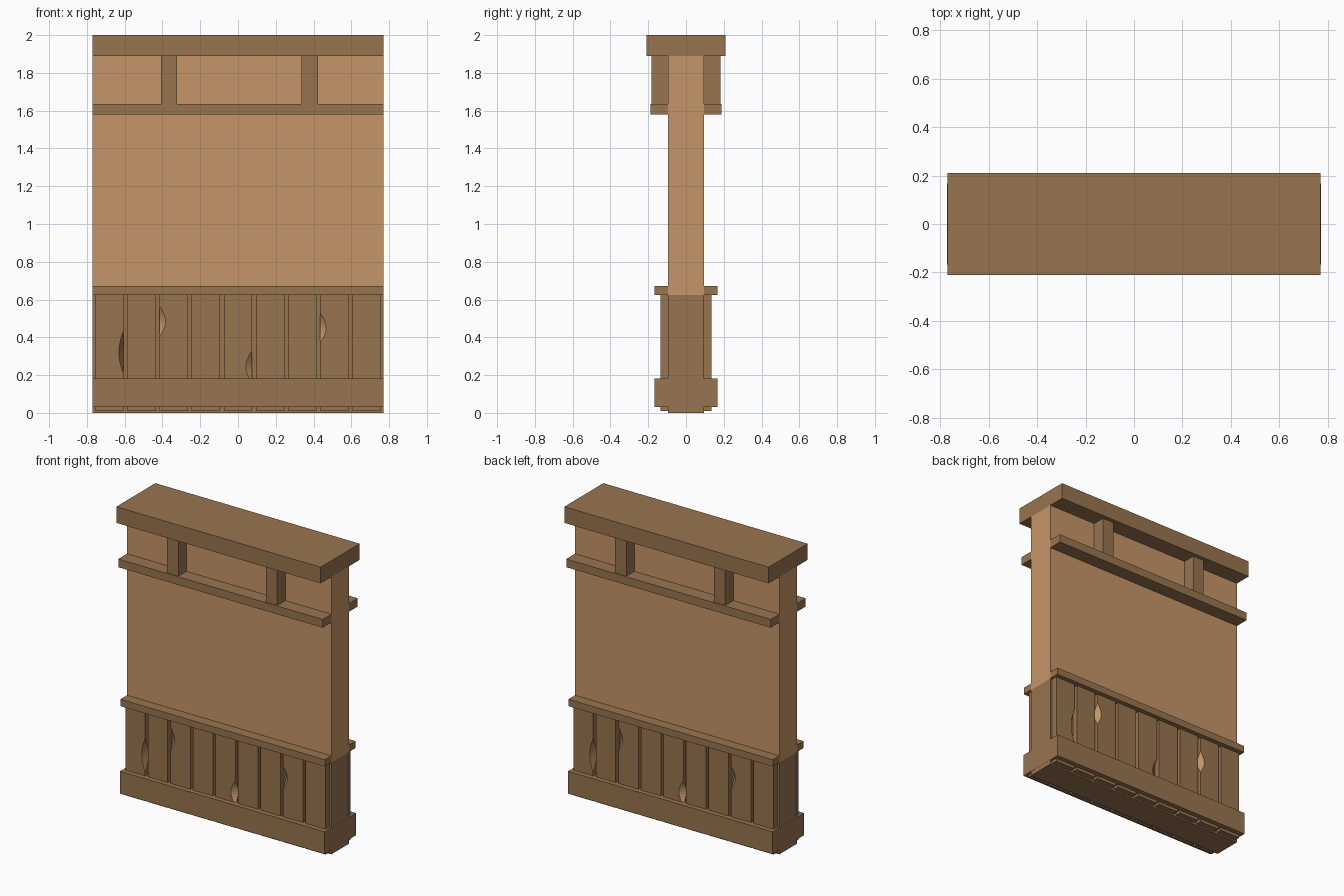
import bpy, bmesh, math

if "Cube" in bpy.data.objects:
    bpy.data.objects.remove(bpy.data.objects["Cube"])


def material(name, rgb):
    m = bpy.data.materials.new(name)
    m.diffuse_color = (*rgb, 1)
    m.use_nodes = True
    m.node_tree.nodes["Principled BSDF"].inputs["Base Color"].default_value = m.diffuse_color
    return m


TAN = material("light_plaster_tan", (0.565, 0.305, 0.138))
BROWN = material("dark_wood_brown", (0.314, 0.178, 0.078))
HALF = 0.77  # half length of the wall


def finish(name, bm, mats):
    bmesh.ops.recalc_face_normals(bm, faces=bm.faces)
    me = bpy.data.meshes.new(name)
    bm.to_mesh(me)
    bm.free()
    for m in mats:
        me.materials.append(m)
    ob = bpy.data.objects.new(name, me)
    bpy.context.collection.objects.link(ob)
    return ob


def box(name, x, y, z, mat):
    bm = bmesh.new()
    bmesh.ops.create_cube(bm, size=1)
    for v in bm.verts:
        for i, (lo, hi) in enumerate((x, y, z)):
            v.co[i] = lo if v.co[i] < 0 else hi
    return finish(name, bm, [mat])


def plank(name, cx, turn, chip=None):
    """Board on the front (turn=1) or back (turn=-1), with an optional chipped edge."""
    w, yf, yb, zb, zt = 0.075, -0.135, -0.095, 0.01, 0.625
    s, lo, hi, inset, depth, slot = chip or (1, 0, 0, 0, 0, 0)
    bm = bmesh.new()

    def vert(x, y, z):
        return bm.verts.new((turn * x, turn * y, z))

    e, o = cx + s * w, cx - s * w  # chipped edge, other edge
    efb, eft, ebb, ebt = [vert(e, y, z) for y in (yf, yb) for z in (zb, zt)]
    ofb, oft, obb, obt = [vert(o, y, z) for y in (yf, yb) for z in (zb, zt)]
    arc, side = [], []
    if chip:
        n = 10
        for i in range(n + 1):
            z = lo + (hi - lo) * i / n
            f = math.sin(math.pi * i / n) if 0 < i < n else 0
            arc.append(vert(e - s * inset * f, yf, z))
            side.append(vert(e, yf + depth * f, z) if f else arc[-1])
        # Exposed surface of the chip
        for i in range(n):
            ring = [arc[i], arc[i + 1], side[i + 1], side[i]]
            face = bm.faces.new(list(dict.fromkeys(ring)))
            face.material_index = slot
    bm.faces.new([ofb, efb, *arc, eft, oft])
    bm.faces.new([efb, *side, eft, ebt, ebb])
    bm.faces.new([ofb, oft, obt, obb])
    bm.faces.new([obb, obt, ebt, ebb])
    bm.faces.new([oft, eft, ebt, obt])
    bm.faces.new([ofb, efb, ebb, obb])
    return finish(name, bm, [BROWN, TAN])


X = (-HALF, HALF)

# Wall core: tan above, brown behind the panelling
box("upper_wall", X, (-0.095, 0.095), (0.625, 1.89), TAN)
box("lower_wall", X, (-0.095, 0.095), (0, 0.625), BROWN)

# Cap and base beams
box("top_cap", X, (-0.21, 0.21), (1.89, 2.0), BROWN)
box("base_board", (-HALF - 0.001, HALF + 0.001), (-0.168, 0.168), (0.03, 0.182), BROWN)

# Chips by plank number: edge side, low z, high z, inset, depth, colour slot
CHIPS = {
    0: (1, 0.20, 0.44, 0.026, 0.036, 0),
    2: (-1, 0.405, 0.565, 0.032, 0.03, 1),
    4: (1, 0.16, 0.33, 0.034, 0.03, 1),
    7: (-1, 0.37, 0.53, 0.032, 0.03, 1),
}

# Rails, posts and planks; the back is the front turned half round
for turn, label in ((1, "front"), (-1, "back")):
    def depth(y):
        return tuple(sorted((-turn * 0.095, -turn * y)))

    box(label + "_upper_rail", X, depth(0.189), (1.58, 1.636), BROWN)
    box(label + "_chair_rail", X, depth(0.166), (0.625, 0.672), BROWN)
    for i, c in enumerate((-0.365, 0.38)):
        c *= turn
        box(f"{label}_post_{i + 1}", (c - 0.043, c + 0.043), depth(0.182), (1.636, 1.89), BROWN)
    for i in range(9):
        plank(f"{label}_plank_{i + 1}", (i - 4) * 0.17, turn, CHIPS.get(i))
